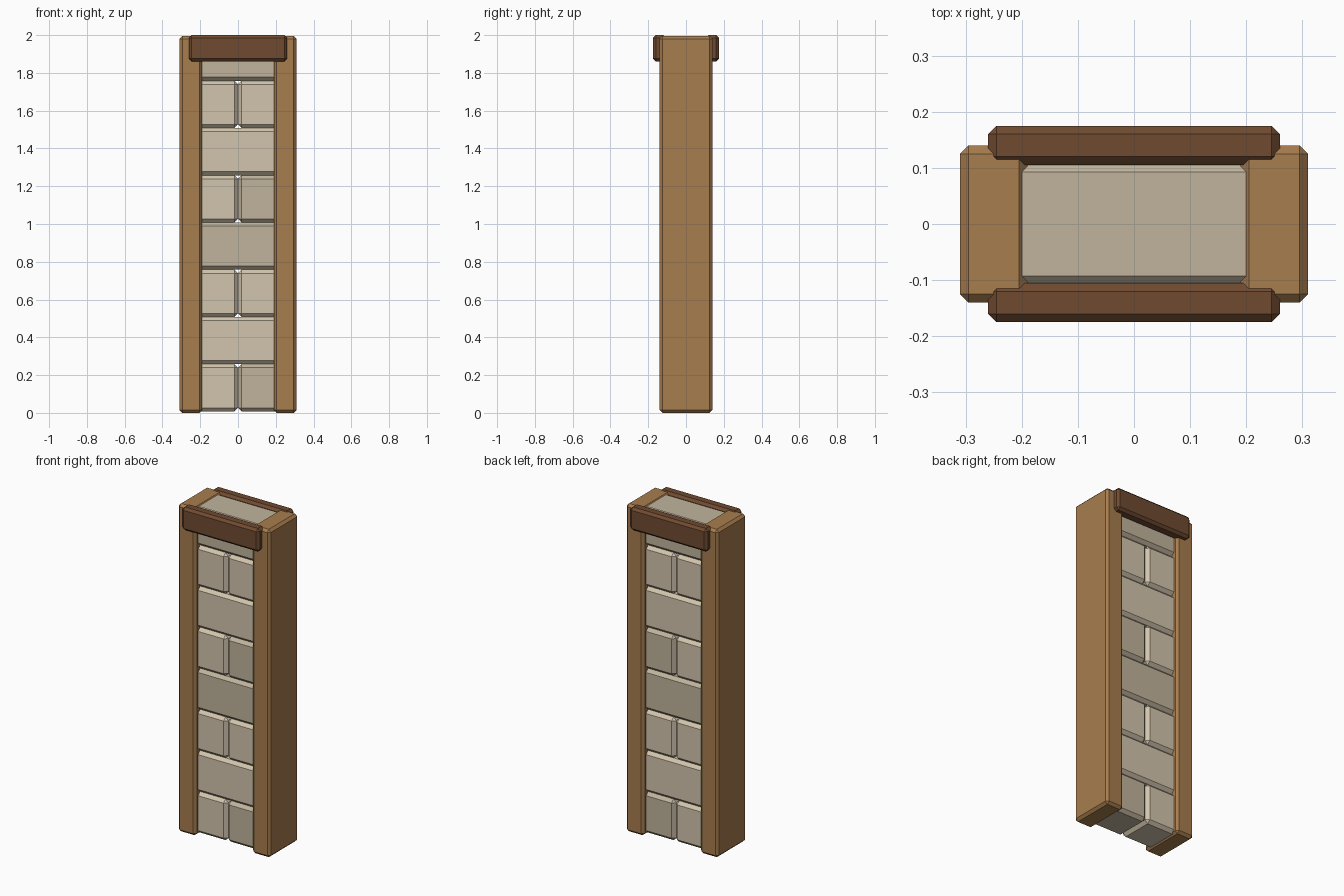
import bpy, bmesh

if "Cube" in bpy.data.objects:
    bpy.data.objects.remove(bpy.data.objects["Cube"])


def material(name, rgb):
    m = bpy.data.materials.new(name)
    m.diffuse_color = (*rgb, 1)
    m.use_nodes = True
    m.node_tree.nodes["Principled BSDF"].inputs["Base Color"].default_value = m.diffuse_color
    return m


POST = material("post_wood", (0.39, 0.205, 0.076))
BEAM = material("dark_wood", (0.162, 0.07, 0.03))
LIGHT = material("light_stone", (0.65, 0.56, 0.42))
DARK = material("dark_stone", (0.53, 0.455, 0.335))


def block(name, lo, hi, bevel, mat):
    """Chamfered box between two opposite corners."""
    bm = bmesh.new()
    bmesh.ops.create_cube(bm, size=1)
    for v in bm.verts:
        v.co = [(a + b) / 2 + c * (b - a) for a, b, c in zip(lo, hi, v.co)]
    bmesh.ops.bevel(bm, geom=bm.edges[:], offset=bevel, segments=1,
                    profile=0.5, affect='EDGES')
    mesh = bpy.data.meshes.new(name)
    bm.to_mesh(mesh)
    bm.free()
    mesh.materials.append(mat)
    obj = bpy.data.objects.new(name, mesh)
    bpy.context.collection.objects.link(obj)
    return obj


# side posts
block("left_post", (-0.31, -0.14, 0), (-0.19, 0.14, 1.995), 0.015, POST)
block("right_post", (0.19, -0.14, 0), (0.31, 0.14, 1.995), 0.015, POST)

# cross beams at the top, front and back
block("front_beam", (-0.26, -0.175, 1.86), (0.26, -0.105, 2.0), 0.015, BEAM)
block("back_beam", (-0.26, 0.105, 1.86), (0.26, 0.175, 2.0), 0.015, BEAM)

# stone courses: pairs of half bricks alternate with one full brick
shades = ["LD", "L", "LL", "D", "LD", "L", "LL", "D"]
for row, pattern in enumerate(shades):
    z0 = 0.008 + 0.25 * row
    z1 = min(z0 + 0.25, 1.99)
    width = 0.5 / len(pattern)
    for i, shade in enumerate(pattern):
        x0 = -0.25 + i * width
        block(f"brick_{row + 1}_{i + 1}", (x0, -0.112, z0),
              (x0 + width, 0.112, z1), 0.019, LIGHT if shade == "L" else DARK)
